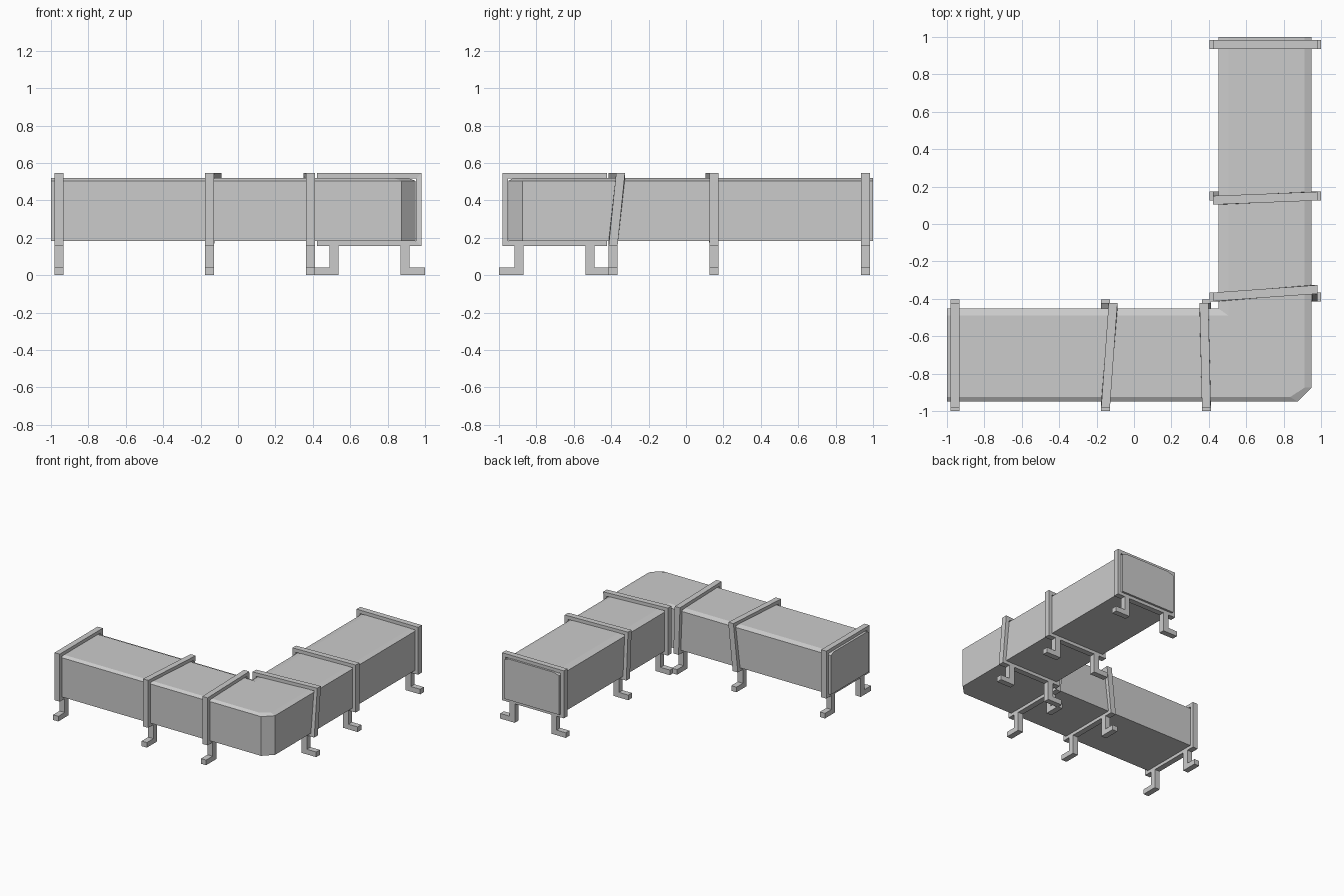
import bpy, bmesh

if "Cube" in bpy.data.objects:
    bpy.data.objects.remove(bpy.data.objects["Cube"])


def finish(name, bm):
    bmesh.ops.recalc_face_normals(bm, faces=bm.faces)
    mesh = bpy.data.meshes.new(name)
    bm.to_mesh(mesh)
    bm.free()
    obj = bpy.data.objects.new(name, mesh)
    bpy.context.collection.objects.link(obj)
    return obj


def bridge(bm, a, b):
    n = len(a)
    for i in range(n):
        j = (i + 1) % n
        bm.faces.new((a[i], a[j], b[j], b[i]))


# L-shaped duct: wall outline lofted to a slightly smaller bevelled top
wall = [(-1, -.95), (.875, -.95), (.95, -.875), (.95, 1), (.453, 1), (.453, -.453), (-1, -.453)]
top = [(-1, -.925), (.835, -.925), (.912, -.875), (.912, 1), (.505, 1), (.505, -.49), (-1, -.49)]
bm = bmesh.new()
layers = [[bm.verts.new((x, y, z)) for x, y in outline]
          for outline, z in ((wall, .182), (wall, .504), (top, .519))]
bridge(bm, layers[0], layers[1])
bridge(bm, layers[1], layers[2])
bm.faces.new(layers[0])
bm.faces.new(layers[2])
finish("duct", bm)

HALF = .0235   # half width of bracket strap
CENTRE = .702  # distance of each arm's centre line from the origin


def place(arm, pos, u, v, z):
    """u runs across the arm, v along it."""
    return (pos + v, u - CENTRE, z) if arm == "front" else (u + CENTRE, pos + v, z)


def strap(name, arm, pos, side, shift):
    """Rectangular frame around the duct with one top corner pushed along it."""
    bm = bmesh.new()

    def loop(w, z0, z1, v):
        return [bm.verts.new(place(arm, pos, u, v + (shift if z > .3 and u * side > 0 else 0), z))
                for u, z in ((-w, z0), (w, z0), (w, z1), (-w, z1))]

    loops = [loop(.28, .156, .546, -HALF), loop(.28, .156, .546, HALF),
             loop(.25, .182, .517, HALF), loop(.25, .182, .517, -HALF)]
    for i in range(4):
        bridge(bm, loops[i], loops[(i + 1) % 4])
    finish(name, bm)


def leg(name, arm, pos, side):
    """L-shaped leg with an outward foot."""
    profile = [(.166, 0), (.298, 0), (.298, .042), (.214, .042), (.214, .157), (.166, .157)]
    bm = bmesh.new()
    a, b = [[bm.verts.new(place(arm, pos, u * side, v, z)) for u, z in profile]
            for v in (-HALF, HALF)]
    bridge(bm, a, b)
    bm.faces.new(a)
    bm.faces.new(b)
    finish(name, bm)


# Brackets: arm, position, side of bent corner, bend
brackets = [("front", -.957, 1, 0), ("front", -.152, 1, .04), ("front", .387, 1, -.013),
            ("right", -.39, 1, .04), ("right", .149, -1, -.022), ("right", .96, 1, 0)]
for i, (arm, pos, side, shift) in enumerate(brackets, 1):
    strap(f"{arm}_strap_{i}", arm, pos, side, shift)
    for s, label in ((-1, "a"), (1, "b")):
        leg(f"{arm}_leg_{i}{label}", arm, pos, s)
